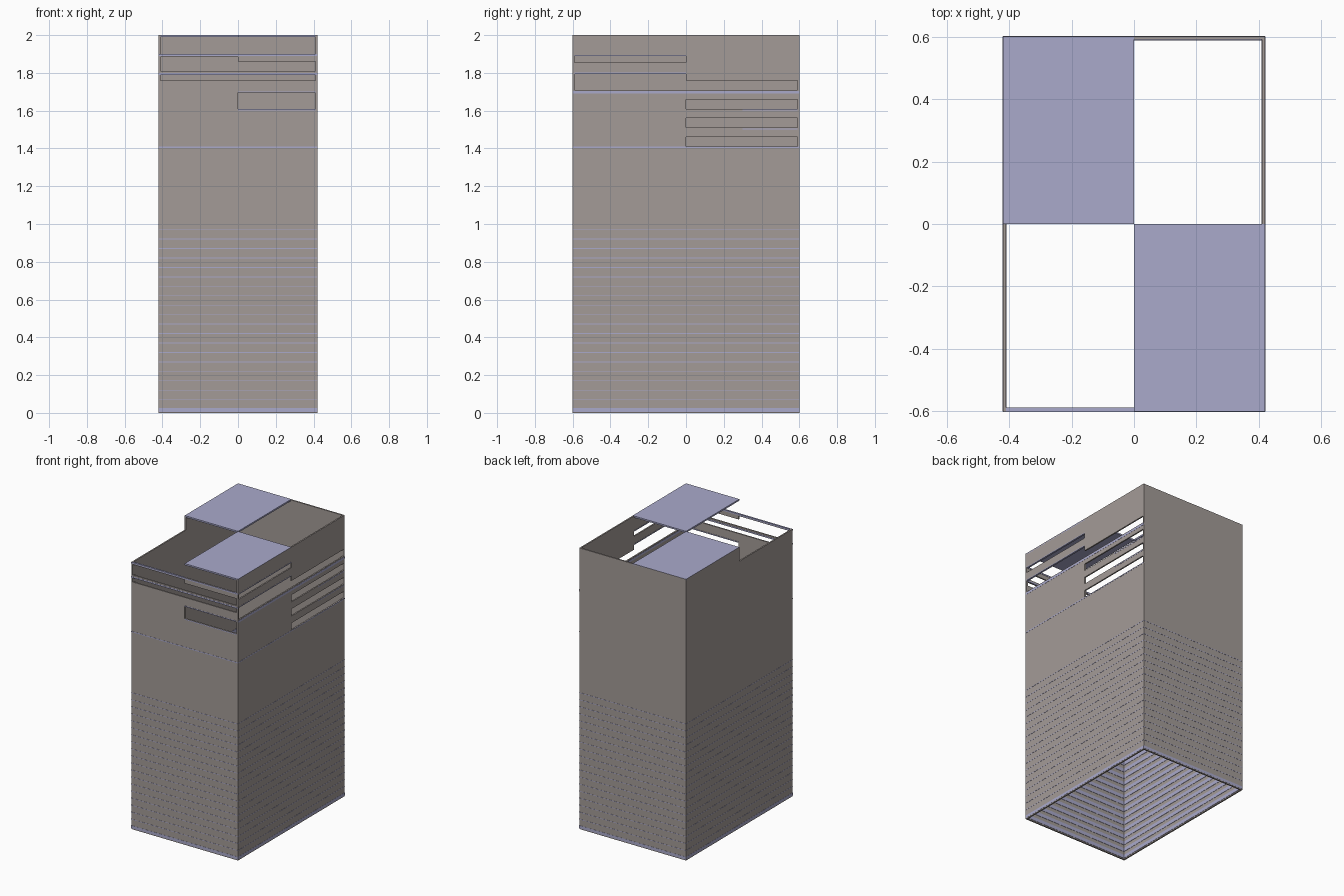
import bpy, bmesh
from mathutils import Vector

if "Cube" in bpy.data.objects:
    bpy.data.objects.remove(bpy.data.objects["Cube"])

W, D, H, T = 0.42, 0.60, 2.0, 0.01   # half width, half depth, height, wall thickness


def material(name, rgb):
    m = bpy.data.materials.new(name)
    m.diffuse_color = (*rgb, 1)
    m.use_nodes = True
    m.node_tree.nodes["Principled BSDF"].inputs["Base Color"].default_value = m.diffuse_color
    return m


WALL = material("warm_grey", (0.37, 0.33, 0.31))
SLAB = material("lavender", (0.40, 0.40, 0.60))


def boxes(name, spans, mat):
    """One object made of axis-aligned boxes (x0, x1, y0, y1, z0, z1)."""
    bm = bmesh.new()
    for x0, x1, y0, y1, z0, z1 in spans:
        lo, hi = Vector((x0, y0, z0)), Vector((x1, y1, z1))
        for v in bmesh.ops.create_cube(bm, size=1)["verts"]:
            v.co = (lo + hi) / 2 + v.co * (hi - lo)
    me = bpy.data.meshes.new(name)
    bm.to_mesh(me)
    bm.free()
    me.materials.append(mat)
    ob = bpy.data.objects.new(name, me)
    bpy.context.collection.objects.link(ob)
    return ob


def place(side, a0, a1, z0, z1, out=0.0, depth=T):
    """A box on one wall, running from a0 to a1 along it."""
    if side in ("front", "back"):
        s = -1 if side == "front" else 1
        y = sorted((s * (D + out), s * (D + out - depth)))
        return (a0, a1, *y, z0, z1)
    s = -1 if side == "left" else 1
    x = sorted((s * (W + out), s * (W + out - depth)))
    return (*x, a0, a1, z0, z1)


def length(side):
    return W - T if side in ("front", "back") else D - T


def half_wall(side, a0, a1, top, gaps):
    """Wall strips left between the horizontal openings."""
    spans, z = [], 0.0
    for g0, g1 in gaps:
        spans.append(place(side, a0, a1, z, g0))
        z = g1
    if z < top:
        spans.append(place(side, a0, a1, z, top))
    return spans


# Walls: (top, openings) for the negative half and the positive half
layout = {
    "front": ((1.90, [(1.76, 1.79), (1.81, 1.885)]),
              (1.90, [(1.61, 1.70), (1.76, 1.79), (1.81, 1.86)])),
    "right": ((2.0, [(1.71, 1.795), (1.855, 1.892)]),
              (2.0, [(1.41, 1.46), (1.51, 1.56), (1.61, 1.66), (1.71, 1.76)])),
    "back": ((2.0, []), (2.0, [])),
    "left": ((1.90, []), (2.0, [])),
}
for side, (neg, pos) in layout.items():
    L = length(side)
    boxes(side + "_wall",
          half_wall(side, -L, 0, *neg) + half_wall(side, 0, L, *pos), WALL)

# Corner posts
posts = []
for sx in (-1, 1):
    for sy in (-1, 1):
        top = 1.90 if (sx, sy) == (-1, -1) else H
        posts.append((*sorted((sx * W, sx * (W - T))),
                      *sorted((sy * D, sy * (D - T))), 0, top))
boxes("corner_posts", posts, WALL)

# Roof plates over two opposite quarters
boxes("roof_plates", [(-W, 0, 0, D, H - T, H + 0.001),
                      (0, W, -D, 0, H - T, H + 0.001)], SLAB)

# Floor edge lines outside and wider floor bands inside the lower half
outer, inner = [], []
for k in range(20):
    z = 0.02 + 0.05 * k
    for side in layout:
        L = length(side)
        z0, z1 = (0.006, 0.026) if k == 0 else (z - 0.002, z + 0.002)
        outer.append(place(side, -L - T, L + T, z0, z1, 0.001, 0.002))
        inner.append(place(side, -L, L, z - 0.012, z + 0.013, -T, 0.002))
boxes("floor_edges", outer, SLAB)
boxes("inner_floor_bands", inner, SLAB)

# Floor edges around the openings of the upper storeys
upper = []
for side, z0, z1 in (("front", 1.402, 1.409), ("right", 1.402, 1.409),
                     ("right", 1.69, 1.705),
                     ("front", 1.79, 1.80), ("front", 1.89, 1.90)):
    L = length(side)
    upper.append(place(side, -L - T, L + T, z0, z1, 0.001, 0.013))
upper += [place("front", 0, W - T, 1.602, 1.608, 0.001, 0.013),
          place("front", 0, W - T, 1.695, 1.702, 0.001, 0.013)]
for z in (1.50, 1.60):
    upper.append(place("right", 0.3, D - T, z, z + 0.006, 0.001, 0.013))
for z in (1.795, 1.89):
    upper.append(place("right", -D + T, 0, z, z + 0.006, 0.001, 0.013))
boxes("upper_floor_edges", upper, SLAB)
